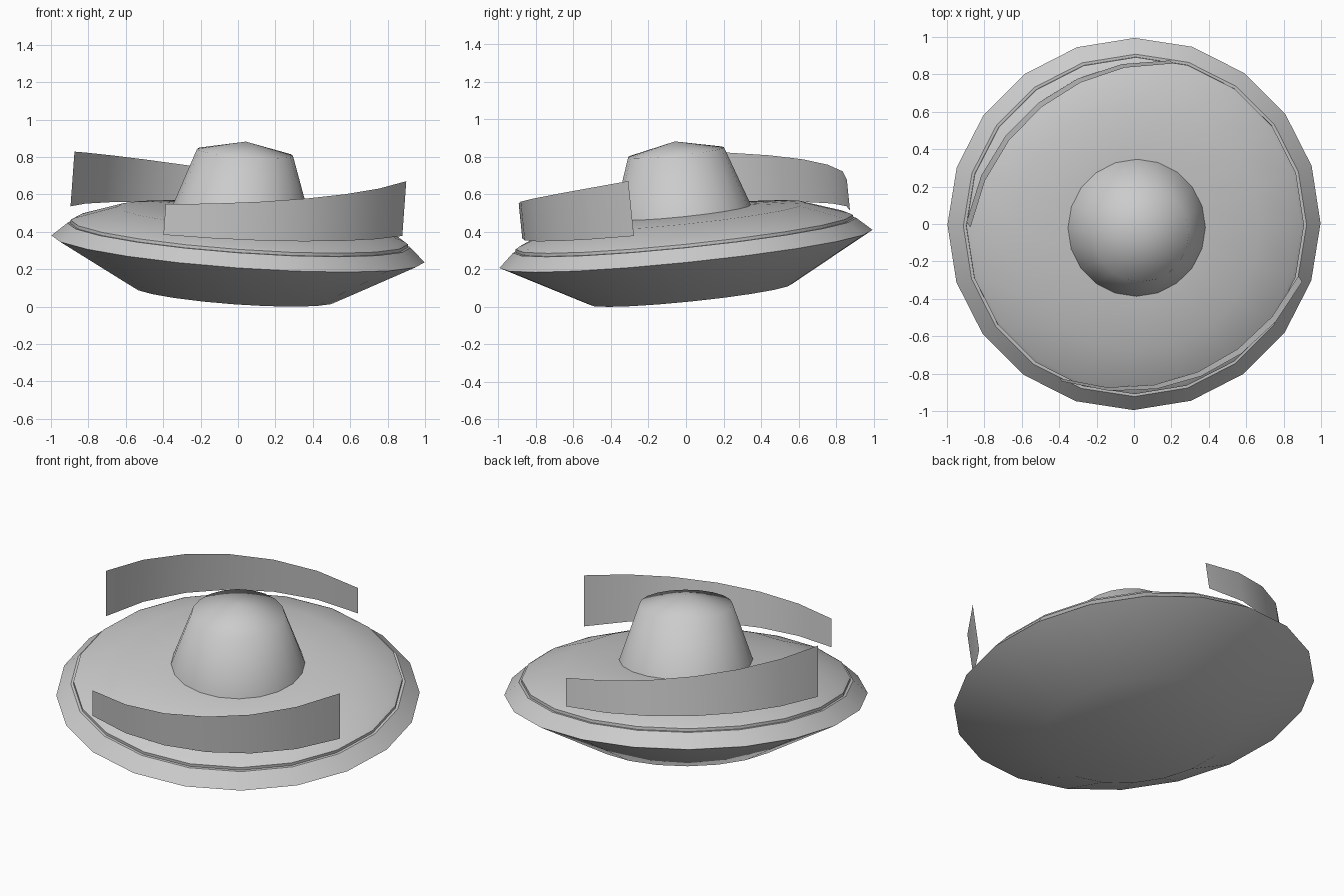
import bpy, bmesh
from math import radians, cos, sin, pi
from mathutils import Vector, Matrix

if "Cube" in bpy.data.objects:
    bpy.data.objects.remove(bpy.data.objects["Cube"])

SIDES = 20
# The whole craft is banked slightly: one shared tilt about the rim centre
tilt = Vector((0, 0, 1)).rotation_difference(Vector((0.0725, -0.1025, 1)))
FRAME = Matrix.Translation((0, 0, 0.309)) @ tilt.to_matrix().to_4x4()


def finish(name, bm, angle):
    bm.transform(FRAME)
    mesh = bpy.data.meshes.new(name)
    bm.to_mesh(mesh)
    bm.free()
    obj = bpy.data.objects.new(name, mesh)
    bpy.context.collection.objects.link(obj)
    bpy.ops.object.select_all(action='DESELECT')
    obj.select_set(True)
    bpy.context.view_layer.objects.active = obj
    bpy.ops.object.shade_smooth_by_angle(angle=radians(angle))
    return obj


def lathe(name, profile, angle):
    """Revolve (radius, height) points, listed bottom to top."""
    bm = bmesh.new()
    rings = [[bm.verts.new((r * cos(2 * pi * i / SIDES), r * sin(2 * pi * i / SIDES), h))
              for i in range(SIDES)] for r, h in profile]
    for low, high in zip(rings, rings[1:]):
        for i in range(SIDES):
            j = (i + 1) % SIDES
            bm.faces.new((low[i], low[j], high[j], high[i]))
    bmesh.ops.remove_doubles(bm, verts=bm.verts, dist=1e-5)
    return finish(name, bm, angle)


def fin(name, start, sweep=99.5, steps=6):
    """Curved upright strip that widens along its sweep and flares at both ends."""
    bm = bmesh.new()
    cols = []
    for i in range(steps + 1):
        t = i / steps
        a = radians(start + sweep * t)
        r = 0.85 + 0.06 * (2 * t - 1) ** 2
        cols.append([bm.verts.new((r * cos(a), r * sin(a), h))
                     for h in (0.13 + 0.03 * t, 0.295 + 0.16 * t)])
    for p, q in zip(cols, cols[1:]):
        bm.faces.new((p[0], q[0], q[1], p[1]))
    return finish(name, bm, 60)


# Saucer: flat belly, sharp rim, small stepped seam, gently rising deck
lathe("saucer_hull", [(0, -0.243), (0.545, -0.243), (1.0, 0), (0.92, 0.073),
                      (0.905, 0.073), (0.905, 0.09), (0.885, 0.102),
                      (0.66, 0.18), (0.36, 0.20), (0, 0.20)], 30)

# Cabin: tapered drum with a shallow conical cap
lathe("cabin_dome", [(0.37, 0.195), (0.257, 0.52), (0, 0.578)], 65)

# Two fins on roughly opposite sides
fin("front_fin", -116.5)
fin("back_fin", -116.5 + 195)
